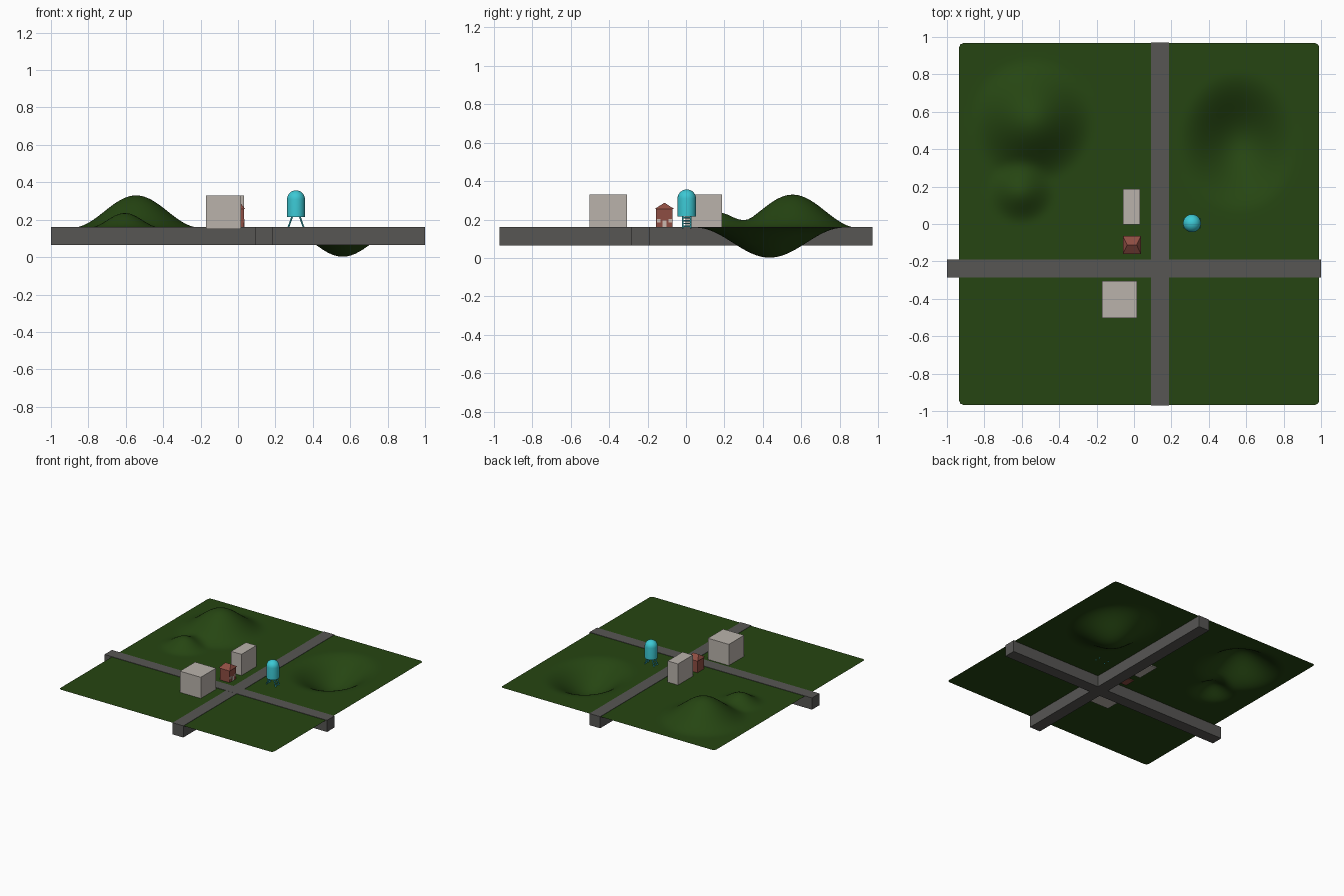
import bpy, bmesh, math
from mathutils import Vector

if "Cube" in bpy.data.objects:
    bpy.data.objects.remove(bpy.data.objects["Cube"])

def mat(name, rgb):
    m = bpy.data.materials.new(name)
    m.diffuse_color = (*rgb, 1)
    m.use_nodes = True
    m.node_tree.nodes["Principled BSDF"].inputs["Base Color"].default_value = m.diffuse_color
    return m

GRASS = mat("grass green", (0.019, 0.060, 0.006))
ROAD = mat("asphalt grey", (0.095, 0.093, 0.088))
STONE = mat("pale concrete", (0.49, 0.45, 0.41))
BRICK = mat("brick red", (0.27, 0.075, 0.055))
TRIM = mat("light trim", (0.60, 0.48, 0.43))
CYAN = mat("tower cyan", (0.045, 0.58, 0.66))
G = 0.158  # ground level

def finish(name, bm, material, smooth=False):
    bmesh.ops.recalc_face_normals(bm, faces=bm.faces)
    me = bpy.data.meshes.new(name)
    bm.to_mesh(me)
    bm.free()
    me.materials.append(material)
    for p in me.polygons:
        p.use_smooth = smooth
    ob = bpy.data.objects.new(name, me)
    bpy.context.collection.objects.link(ob)
    if smooth:
        bpy.context.view_layer.objects.active = ob
        ob.select_set(True)
        bpy.ops.object.shade_smooth_by_angle(angle=math.radians(40))
        ob.select_set(False)
    return ob

def box(name, lo, hi, material):
    bm = bmesh.new()
    bmesh.ops.create_cube(bm, size=1)
    for v in bm.verts:
        v.co = [lo[i] + (v.co[i] + 0.5) * (hi[i] - lo[i]) for i in range(3)]
    return finish(name, bm, material)

def rod(name, a, b, r, material):
    a, b = Vector(a), Vector(b)
    bm = bmesh.new()
    bmesh.ops.create_cone(bm, cap_ends=True, segments=8, radius1=r, radius2=r, depth=(b - a).length)
    rot = (b - a).to_track_quat('Z', 'Y')
    for v in bm.verts:
        v.co = rot @ v.co + (a + b) / 2
    return finish(name, bm, material)

# Terrain sheet: two hills and one hollow (x, y, radius x, radius y, height)
BUMPS = [(-0.545, 0.555, 0.34, 0.34, 0.172),
         (-0.605, 0.175, 0.19, 0.18, 0.078),
         (0.56, 0.435, 0.325, 0.385, -0.156)]
bm = bmesh.new()
bmesh.ops.create_grid(bm, x_segments=90, y_segments=90, size=1)
for v in bm.verts:
    if abs(v.co.x) > 0.999 and abs(v.co.y) > 0.999:
        v.co *= 0.993  # soften the corners
    x, y = 0.0275 + v.co.x * 0.9625, v.co.y * 0.967
    z = G
    for cx, cy, rx, ry, h in BUMPS:
        d = math.hypot((x - cx) / rx, (y - cy) / ry)
        if d < 1:
            z += h * (0.5 + 0.5 * math.cos(math.pi * d))
    v.co = (x, y, z)
finish("terrain", bm, GRASS, True)

# Crossing roads
box("road_east_west", (-1, -0.285, 0.066), (1, -0.19, 0.161), ROAD)
box("road_north_south", (0.092, -0.971, 0.066), (0.188, 0.971, 0.1605), ROAD)

# Concrete blocks
box("large_block", (-0.171, -0.502, 0.15), (0.017, -0.306, 0.33), STONE)
box("tall_block", (-0.06, -0.003, 0.15), (0.033, 0.188, 0.33), STONE)

# House: walls, hipped roof, door and windows facing the road
box("house_walls", (-0.054, -0.155, 0.15), (0.032, -0.069, 0.258), BRICK)
bm = bmesh.new()
base = [bm.verts.new(c) for c in ((-0.06, -0.161, 0.256), (0.038, -0.161, 0.256),
                                  (0.038, -0.063, 0.256), (-0.06, -0.063, 0.256))]
r0, r1 = bm.verts.new((-0.036, -0.112, 0.288)), bm.verts.new((0.014, -0.112, 0.288))
a, b, c, d = base
for f in ([a, b, c, d], [a, b, r1, r0], [b, c, r1], [c, d, r0, r1], [d, a, r0]):
    bm.faces.new(f)
finish("house_roof", bm, BRICK)
for name, y0, y1, z0, z1 in (("window_front", -0.152, -0.132, 0.184, 0.204),
                             ("door", -0.122, -0.102, 0.158, 0.194),
                             ("window_back", -0.092, -0.072, 0.184, 0.204)):
    box(name, (0.03, y0, z0), (0.0345, y1, z1), TRIM)

# Water tower tank: revolved profile with a dome on top
TX, TY, R, N = 0.31, 0.004, 0.048, 24
profile = [(0, 0.215), (R, 0.215), (R, 0.309)]
profile += [(R * math.cos(t * math.pi / 16), 0.309 + R * math.sin(t * math.pi / 16)) for t in range(1, 8)]
profile.append((0, 0.309 + R))
bm = bmesh.new()
vs = [bm.verts.new((TX + r, TY, z)) for r, z in profile]
es = [bm.edges.new(p) for p in zip(vs, vs[1:])]
bmesh.ops.spin(bm, geom=vs + es, cent=(TX, TY, 0), axis=(0, 0, 1), angle=math.tau, steps=N)
bmesh.ops.remove_doubles(bm, verts=bm.verts, dist=1e-4)
finish("tower_tank", bm, CYAN, True)

# Splayed legs joined by rungs on both sides
for sx, side in ((-1, "left"), (1, "right")):
    for sy, end in ((-1, "front"), (1, "back")):
        rod(f"tower_leg_{side}_{end}", (TX + sx * 0.02, TY + sy * 0.021, 0.218),
            (TX + sx * 0.042, TY + sy * 0.021, 0.155), 0.0045, CYAN)
    for i in range(4):
        t = (i + 0.5) / 4
        x, z = TX + sx * (0.042 - 0.022 * t), 0.157 + 0.06 * t
        rod(f"tower_rung_{side}_{i + 1}", (x, TY - 0.021, z), (x, TY + 0.021, z), 0.0035, CYAN)
